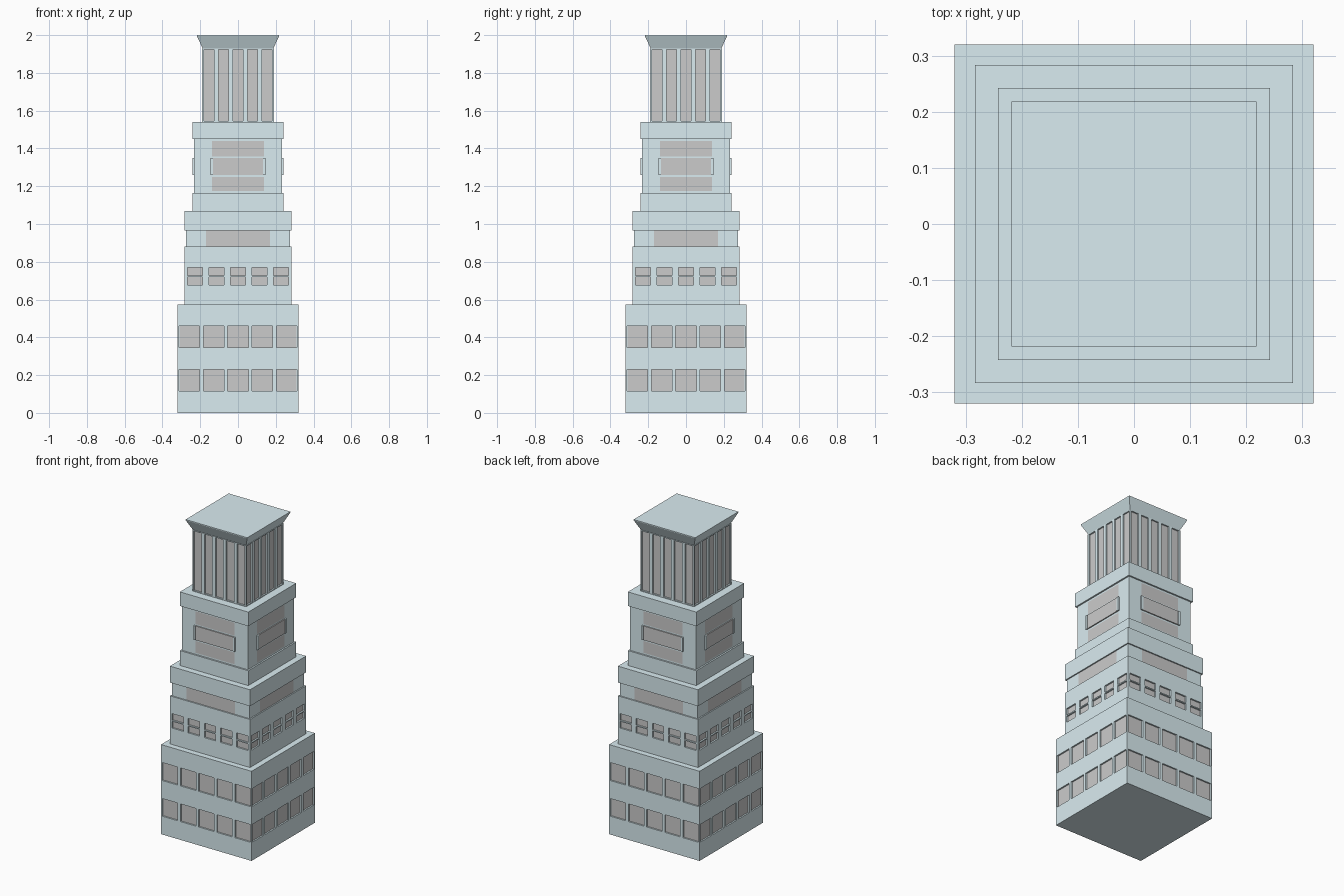
import bpy, bmesh
from math import pi
from mathutils import Matrix

if "Cube" in bpy.data.objects:
    bpy.data.objects.remove(bpy.data.objects["Cube"])


def material(name, rgb):
    m = bpy.data.materials.new(name)
    m.diffuse_color = (*rgb, 1)
    m.use_nodes = True
    m.node_tree.nodes["Principled BSDF"].inputs["Base Color"].default_value = m.diffuse_color
    return m


STONE = material("pale_blue_stone", (0.70, 0.84, 0.88))
GLASS = material("grey_panel", (0.69, 0.68, 0.67))


def finish(name, bm):
    bmesh.ops.remove_doubles(bm, verts=bm.verts, dist=1e-5)
    bmesh.ops.dissolve_limit(bm, angle_limit=0.01, verts=bm.verts, edges=bm.edges,
                             delimit={'MATERIAL'})
    bmesh.ops.recalc_face_normals(bm, faces=bm.faces)
    me = bpy.data.meshes.new(name)
    bm.to_mesh(me)
    bm.free()
    me.materials.append(STONE)
    me.materials.append(GLASS)
    ob = bpy.data.objects.new(name, me)
    bpy.context.collection.objects.link(ob)
    return ob


def tier(name, half, z0, z1, openings=(), depth=0.0):
    """Square storey; openings (x0, x1, z0, z1) are sunk by depth on all four sides."""
    bm = bmesh.new()
    xs = sorted({-half, half, *(v for o in openings for v in o[:2])})
    zs = sorted({z0, z1, *(v for o in openings for v in o[2:])})
    for k in range(4):
        rot = Matrix.Rotation(k * pi / 2, 4, 'Z')

        def quad(pts, mat=0):
            f = bm.faces.new([bm.verts.new(p) for p in pts])
            bmesh.ops.transform(bm, matrix=rot, verts=f.verts[:])
            f.material_index = mat

        y, b = -half, -half + depth
        # wall cells around the openings
        for l, r in zip(xs, xs[1:]):
            for d, u in zip(zs, zs[1:]):
                if not any(o[0] <= l and r <= o[1] and o[2] <= d and u <= o[3] for o in openings):
                    quad([(l, y, d), (r, y, d), (r, y, u), (l, y, u)])
        # panes and reveals
        for l, r, d, u in openings:
            quad([(l, b, d), (r, b, d), (r, b, u), (l, b, u)], 1)
            if depth:
                ring = [(l, d), (r, d), (r, u), (l, u)]
                for (ax, az), (bx, bz) in zip(ring, ring[1:] + ring[:1]):
                    quad([(ax, y, az), (bx, y, bz), (bx, b, bz), (ax, b, az)])
    # floor and roof
    for z in (z0, z1):
        bm.faces.new([bm.verts.new((sx * half, sy * half, z))
                      for sx, sy in ((-1, -1), (1, -1), (1, 1), (-1, 1))])
    return finish(name, bm)


def row(spacing, width, z0, z1):
    return [(i * spacing - width / 2, i * spacing + width / 2, z0, z1) for i in range(-2, 3)]


def square_loft(name, profile):
    """Stack of square sections given as (half, z)."""
    bm = bmesh.new()
    rings = [[bm.verts.new((sx * h, sy * h, z))
              for sx, sy in ((-1, -1), (1, -1), (1, 1), (-1, 1))] for h, z in profile]
    for a, b in zip(rings, rings[1:]):
        for i in range(4):
            j = (i + 1) % 4
            bm.faces.new((a[i], a[j], b[j], b[i]))
    bm.faces.new(rings[0])
    bm.faces.new(rings[-1])
    return finish(name, bm)


def side_box(name, x0, x1, y0, y1, z0, z1, mat, k):
    """Box on the front face, turned k quarter turns about the tower axis."""
    bm = bmesh.new()
    bmesh.ops.create_cube(bm, size=1)
    bmesh.ops.scale(bm, vec=(x1 - x0, y1 - y0, z1 - z0), verts=bm.verts)
    bmesh.ops.translate(bm, vec=((x0 + x1) / 2, (y0 + y1) / 2, (z0 + z1) / 2), verts=bm.verts)
    bmesh.ops.rotate(bm, matrix=Matrix.Rotation(k * pi / 2, 3, 'Z'), verts=bm.verts)
    for f in bm.faces:
        f.material_index = mat
    return finish(name, bm)


# base storeys with two rows of large windows
tier("base_storeys", 0.32, 0, 0.573,
     row(0.1285, 0.109, 0.117, 0.23) + row(0.1285, 0.109, 0.345, 0.46), 0.0095)

# second block: paired small windows, slim set-back band, parapet
tier("second_block", 0.283, 0.573, 0.88,
     row(0.1143, 0.08, 0.678, 0.72) + row(0.1143, 0.08, 0.727, 0.77), 0.01)
tier("set_back_band", 0.275, 0.88, 0.965, [(-0.17, 0.17, 0.88, 0.965)])
tier("second_parapet", 0.283, 0.965, 1.07)

# third block: plinth, shaft with flush panels, ledge
tier("third_plinth", 0.242, 1.07, 1.165)
tier("third_shaft", 0.232, 1.165, 1.45,
     [(-0.138, 0.138, 1.175, 1.25), (-0.138, 0.138, 1.358, 1.44)])
tier("third_ledge", 0.242, 1.45, 1.54)

# balconies between end cheeks
for k in range(4):
    side_box("balcony_panel", -0.133, 0.133, -0.239, -0.225, 1.26, 1.35, 1, k)
    for s in (-1, 1):
        a, b = sorted((s * 0.133, s * 0.146))
        side_box("balcony_cheek", a, b, -0.242, -0.225, 1.26, 1.35, 0, k)

# ribbed crown and flared cornice
tier("ribbed_crown", 0.19, 1.54, 1.93, row(0.0765, 0.054, 1.545, 1.925), 0.0095)
square_loft("flared_cornice", [(0.187, 1.93), (0.218, 1.995), (0.218, 2.0)])
